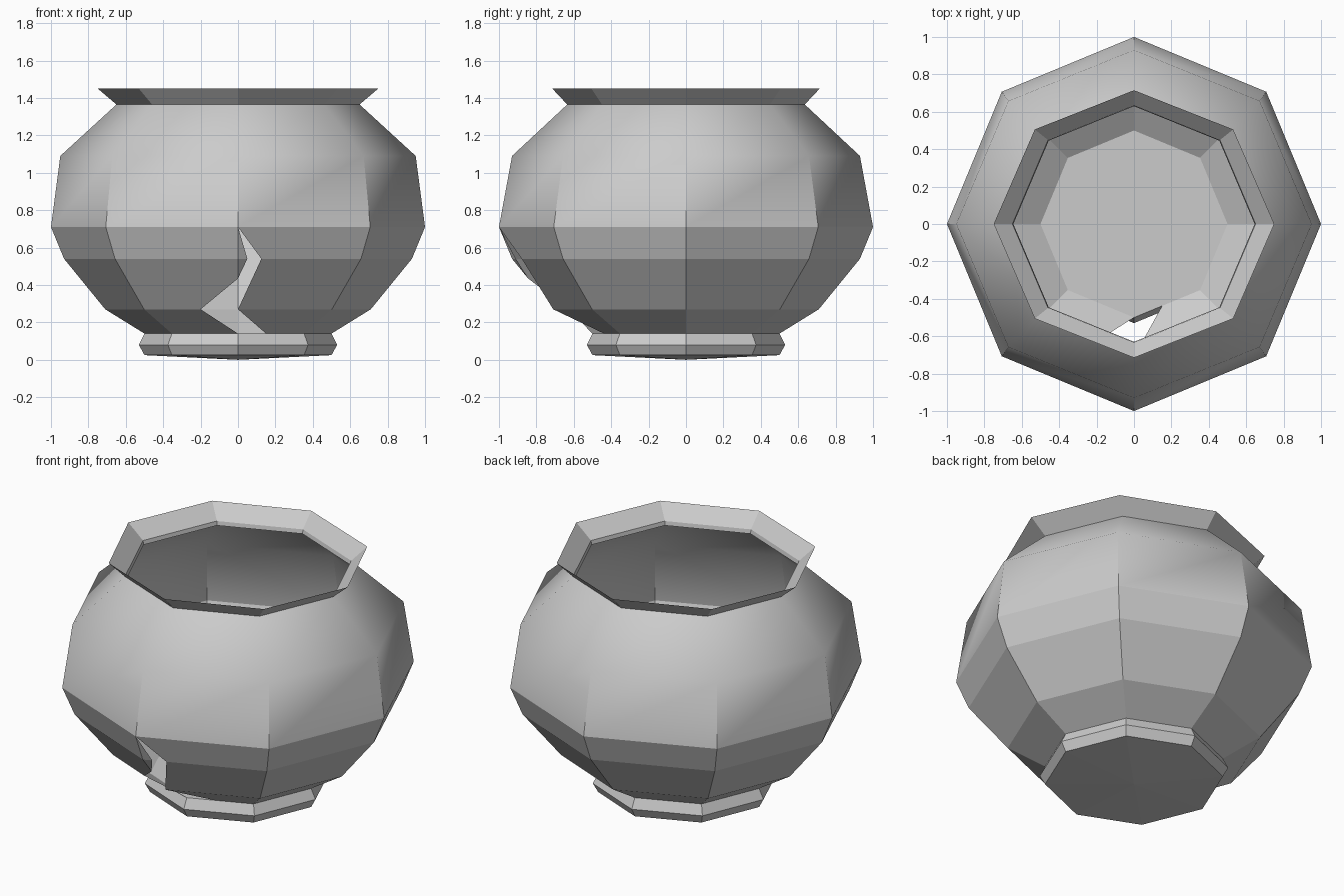
import bpy, bmesh, math

cube = bpy.data.objects.get("Cube")
if cube:
    bpy.data.objects.remove(cube, do_unlink=True)

clay = bpy.data.materials.new("grey_clay")
clay.use_nodes = True
colour = (0.6, 0.6, 0.6, 1)
clay.diffuse_color = colour
clay.node_tree.nodes["Principled BSDF"].inputs["Base Color"].default_value = colour

SIDES = 8
FRONT = 6  # index of the corner that points to -y


def ring(bm, rx, ry, z):
    """One eight-sided ring of vertices, first corner on +x."""
    angles = [math.tau * i / SIDES for i in range(SIDES)]
    return [bm.verts.new((rx * math.cos(a), ry * math.sin(a), z)) for a in angles]


def bridge(bm, low, high, skip=()):
    for i in range(SIDES):
        if i not in skip:
            j = (i + 1) % SIDES
            bm.faces.new((low[i], low[j], high[j], high[i]))


def finish(bm, name):
    mesh = bpy.data.meshes.new(name)
    bm.to_mesh(mesh)
    bm.free()
    mesh.materials.append(clay)
    obj = bpy.data.objects.new(name, mesh)
    bpy.context.collection.objects.link(obj)
    return obj


# Body: thin octagonal shell, with the cracked front panels left open
profile = [(0.5, 0.5, 0.14), (0.71, 0.71, 0.27), (0.93, 0.93, 0.54),
           (1, 1, 0.71), (0.95, 0.93, 1.09), (0.65, 0.635, 1.365)]
bm = bmesh.new()
rings = [ring(bm, *p) for p in profile]
openings = [(FRONT - 1, FRONT), (FRONT - 1, FRONT), (FRONT,), (), ()]
for low, high, skip in zip(rings, rings[1:], openings):
    bridge(bm, low, high, skip)


def crack_point(x, z):
    """Vertex on the front of the shell at the given x and height."""
    for (r0, _, z0), (r1, _, z1) in zip(profile, profile[1:]):
        if z0 <= z <= z1:
            r = r0 + (r1 - r0) * (z - z0) / (z1 - z0)
            return bm.verts.new((x, abs(x) * math.tan(math.pi / 8) - r, z))


# Jagged crack running down the front corner
foot, low, mid, top = [(r[FRONT - 1], r[FRONT], r[FRONT + 1]) for r in rings[:4]]
mid_left = crack_point(0.05, 0.54)
mid_right = crack_point(0.125, 0.54)
notch = crack_point(0, 0.435)
low_left = crack_point(-0.2, 0.27)
foot_right = crack_point(0.15, 0.14)
panels = [
    (top[1], mid[1], mid_left),
    (top[1], mid_right, mid[2], top[2]),
    (mid[1], notch, mid_left),
    (mid_right, low[1], low[2], mid[2]),
    (mid[0], low[0], low_left, notch, mid[1]),
    (low[1], foot_right, foot[2], low[2]),
    (low[0], foot[0], foot[1], low_left),
]
for panel in panels:
    bm.faces.new(panel)
bm.normal_update()

# Shoulder is softened, all other edges stay crisp
for face in bm.faces:
    face.smooth = True
for edge in bm.edges:
    height = sum(v.co.z for v in edge.verts) / 2
    edge.smooth = 1.05 < height < 1.3
finish(bm, "pot_body")

# Flared rim with a short inner lip
bm = bmesh.new()
lip = ring(bm, 0.645, 0.63, 1.34)
neck = ring(bm, 0.65, 0.635, 1.365)
edge = ring(bm, 0.75, 0.715, 1.45)
bridge(bm, neck, lip)
bridge(bm, neck, edge)
finish(bm, "flared_rim")

# Foot: closed base with a bevelled side, its top is the pot floor
bm = bmesh.new()
floor = ring(bm, 0.5, 0.5, 0.14)
middle = ring(bm, 0.53, 0.53, 0.08)
base = ring(bm, 0.5, 0.5, 0.025)
bridge(bm, middle, floor)
bridge(bm, base, middle)
bm.faces.new(floor)
centre = bm.verts.new((0, 0, 0))
for i in range(SIDES):
    bm.faces.new((base[(i + 1) % SIDES], base[i], centre))
finish(bm, "pot_foot")
